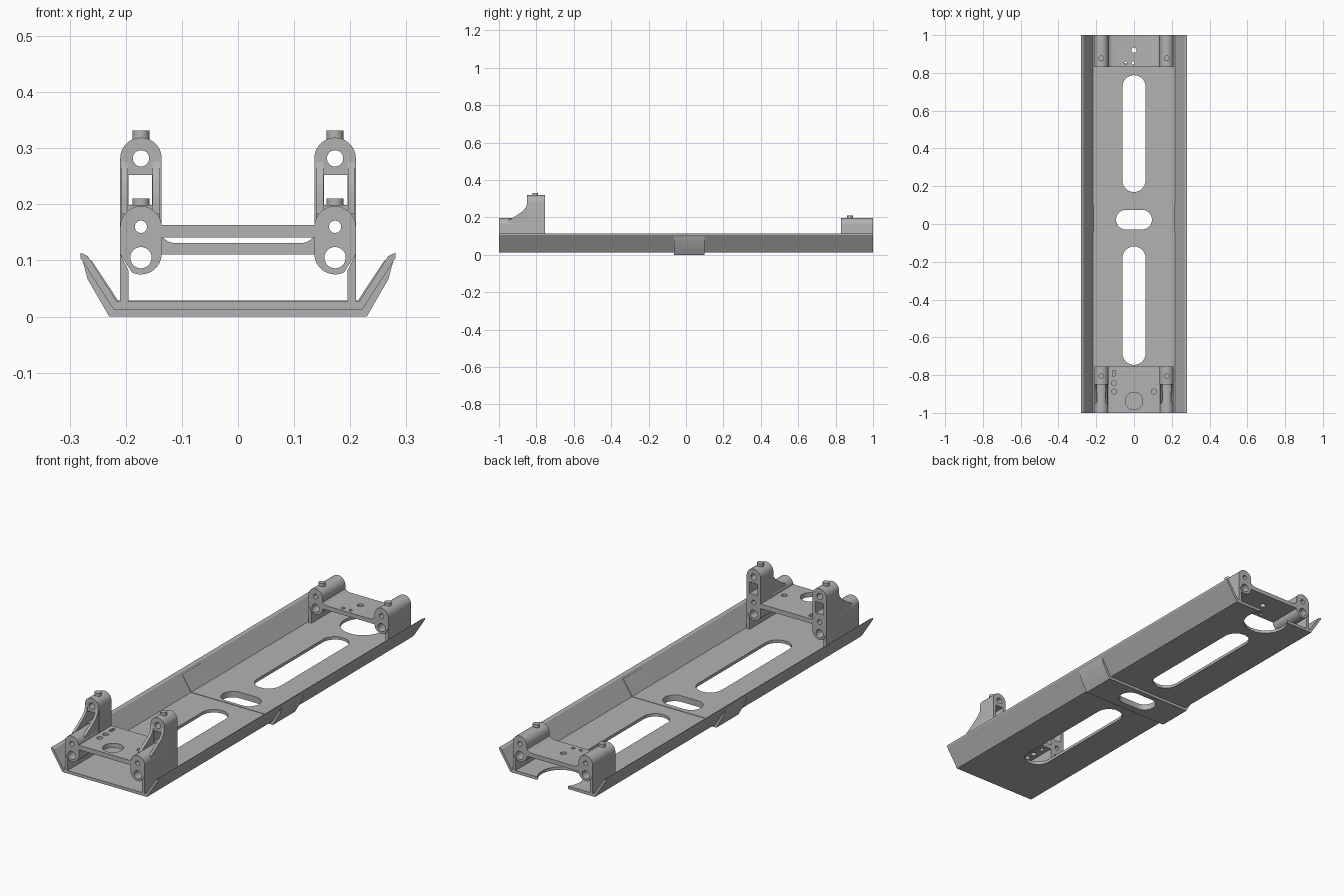
import bpy, bmesh, math

cube = bpy.data.objects.get("Cube")
if cube:
    bpy.data.objects.remove(cube, do_unlink=True)

grey = bpy.data.materials.new("plain_grey")
grey.use_nodes = True
grey.diffuse_color = (0.45, 0.45, 0.45, 1)
grey.node_tree.nodes["Principled BSDF"].inputs["Base Color"].default_value = (0.45, 0.45, 0.45, 1)


def stadium(p0, p1, r, n=14):
    """Rounded slot outline around a segment; a circle if both ends coincide."""
    if p0 == p1:
        return [(p0[0] + r * math.cos(math.tau * i / (2 * n)),
                 p0[1] + r * math.sin(math.tau * i / (2 * n))) for i in range(2 * n)]
    a = math.atan2(p1[1] - p0[1], p1[0] - p0[0]) - math.pi / 2
    pts = []
    for c, start in ((p1, a), (p0, a + math.pi)):
        for i in range(n + 1):
            t = start + math.pi * i / n
            pts.append((c[0] + r * math.cos(t), c[1] + r * math.sin(t)))
    return pts


def circle(x, y, r):
    return stadium((x, y), (x, y), r)


def rect(x0, y0, x1, y1):
    return [(x0, y0), (x1, y0), (x1, y1), (x0, y1)]


def both_sides(half):
    """Close a right-hand half profile by mirroring it in x."""
    return half + [(-x, z) for x, z in reversed(half)]


def prism(name, outline, axis, lo, hi):
    """Extrude a flat outline along one axis."""
    place = {"x": lambda p, d: (d, p[0], p[1]),
             "y": lambda p, d: (p[0], d, p[1]),
             "z": lambda p, d: (p[0], p[1], d)}[axis]
    bm = bmesh.new()
    low = [bm.verts.new(place(p, lo)) for p in outline]
    high = [bm.verts.new(place(p, hi)) for p in outline]
    bm.faces.new(low)
    bm.faces.new(high)
    for i in range(len(low)):
        j = (i + 1) % len(low)
        bm.faces.new((low[i], low[j], high[j], high[i]))
    bmesh.ops.recalc_face_normals(bm, faces=bm.faces)
    mesh = bpy.data.meshes.new(name)
    bm.to_mesh(mesh)
    bm.free()
    mesh.materials.append(grey)
    obj = bpy.data.objects.new(name, mesh)
    bpy.context.collection.objects.link(obj)
    return obj


def activate(obj):
    bpy.ops.object.select_all(action="DESELECT")
    obj.select_set(True)
    bpy.context.view_layer.objects.active = obj


def finish(obj, axis="z", holes=()):
    """Cut straight holes through a part and smooth its round faces."""
    activate(obj)
    for outline in holes:
        cutter = prism("hole_cutter", outline, axis, -1.5, 1.5)
        cutter.hide_render = True
        mod = obj.modifiers.new("hole", "BOOLEAN")
        mod.operation = "DIFFERENCE"
        mod.solver = "EXACT"
        mod.object = cutter
        bpy.ops.object.modifier_apply(modifier=mod.name)
        bpy.data.objects.remove(cutter, do_unlink=True)
    bpy.ops.object.shade_smooth_by_angle(angle=math.radians(30))


# Long tray with sloping sides, slots and an open notch at the back
middle_slot = stadium((-0.043, 0.023), (0.043, 0.023), 0.052)
tray = prism("tray", both_sides([(0.222, 0.013), (0.281, 0.105), (0.281, 0.114),
                                 (0.268, 0.108), (0.216, 0.027)]), "y", -1, 1)
finish(tray, "z", [stadium((0, 0.23), (0, 0.727), 0.061),
                   stadium((0, -0.685), (0, -0.18), 0.061),
                   middle_slot, circle(0, 0.94, 0.1)])

# Sleeve that joins the tray halves, outside and inside
sleeve = prism("joint_sleeve", both_sides([(0.2295, 0), (0.268, 0.0665), (0.277, 0.1),
                                           (0.274, 0.1), (0.219, 0.015)]), "y", -0.065, 0.1)
finish(sleeve, "z", [middle_slot])
liner = prism("joint_liner", both_sides([(0.218, 0.025), (0.264, 0.099), (0.261, 0.1),
                                         (0.214, 0.029)]), "y", -0.045, 0.098)
finish(liner, "z", [middle_slot])

# Bracket posts, each a rounded block on a thin outer leg
PX, R, Z0, Z1, ZT = 0.173, 0.037, 0.112, 0.16, 0.282
LEG = 0.195


def post(name, s, top, y0, y1, extra=()):
    outline = [p for p in stadium((PX, Z0), (PX, top), R) if p[0] <= LEG or p[1] >= Z0 - 1e-5]
    outline += [(LEG, Z0 - math.sqrt(R ** 2 - (LEG - PX) ** 2)), (LEG, 0.02), (PX + R, 0.02)]
    holes = [circle(PX, 0.105, 0.019), circle(PX, Z1, 0.011)] + list(extra)
    flip = lambda pts: [(s * x, z) for x, z in pts]
    finish(prism(name, flip(outline), "y", y0, y1), "y", [flip(h) for h in holes])


window = rect(0.153, 0.199, 0.195, 0.252)
for s, side in ((1, "left"), (-1, "right")):
    post("front_post_" + side, s, Z1, -1, -0.85)
    post("front_tower_" + side, s, ZT, -0.85, -0.755, [circle(PX, ZT, 0.0145), window])
    post("back_post_" + side, s, Z1, 0.83, 1)
    # Thin sloping webs in front of each tower, either side of its window
    for x0, x1, part in ((0.139, 0.152, "inner"), (0.196, 0.208, "outer")):
        finish(prism(f"tower_web_{part}_{side}",
                     [(-0.95, 0.17), (-0.95, 0.183), (-0.91, 0.208), (-0.87, 0.236),
                      (-0.855, 0.255), (-0.849, 0.28), (-0.849, 0.17)],
                     "x", s * x0, s * x1))
    # Small studs on top
    finish(prism("tower_stud_" + side, circle(s * PX, -0.805, 0.015), "z", 0.312, 0.332))
    finish(prism("back_stud_" + side, circle(s * PX, 0.877, 0.015), "z", 0.19, 0.21))

# Front mounting plate
front_plate = prism("front_plate", rect(-0.142, -1, 0.142, -0.755), "z", 0.141, 0.163)
finish(front_plate, "z", [circle(0, -0.937, 0.046), circle(-0.105, -0.843, 0.013),
                          circle(-0.105, -0.887, 0.013), circle(0.105, -0.887, 0.013),
                          rect(-0.115, -0.805, -0.1, -0.775)])

# Back mounting plate, rising to the posts at both ends
back_plate = prism("back_plate", both_sides([(0.142, 0.111), (0.142, 0.147), (0.134, 0.141),
                                             (0.125, 0.134), (0.115, 0.131)]), "y", 0.83, 1)
finish(back_plate, "z", [circle(0, 0.92, 0.014), circle(-0.045, 0.853, 0.008),
                         circle(-0.005, 0.853, 0.008)])
